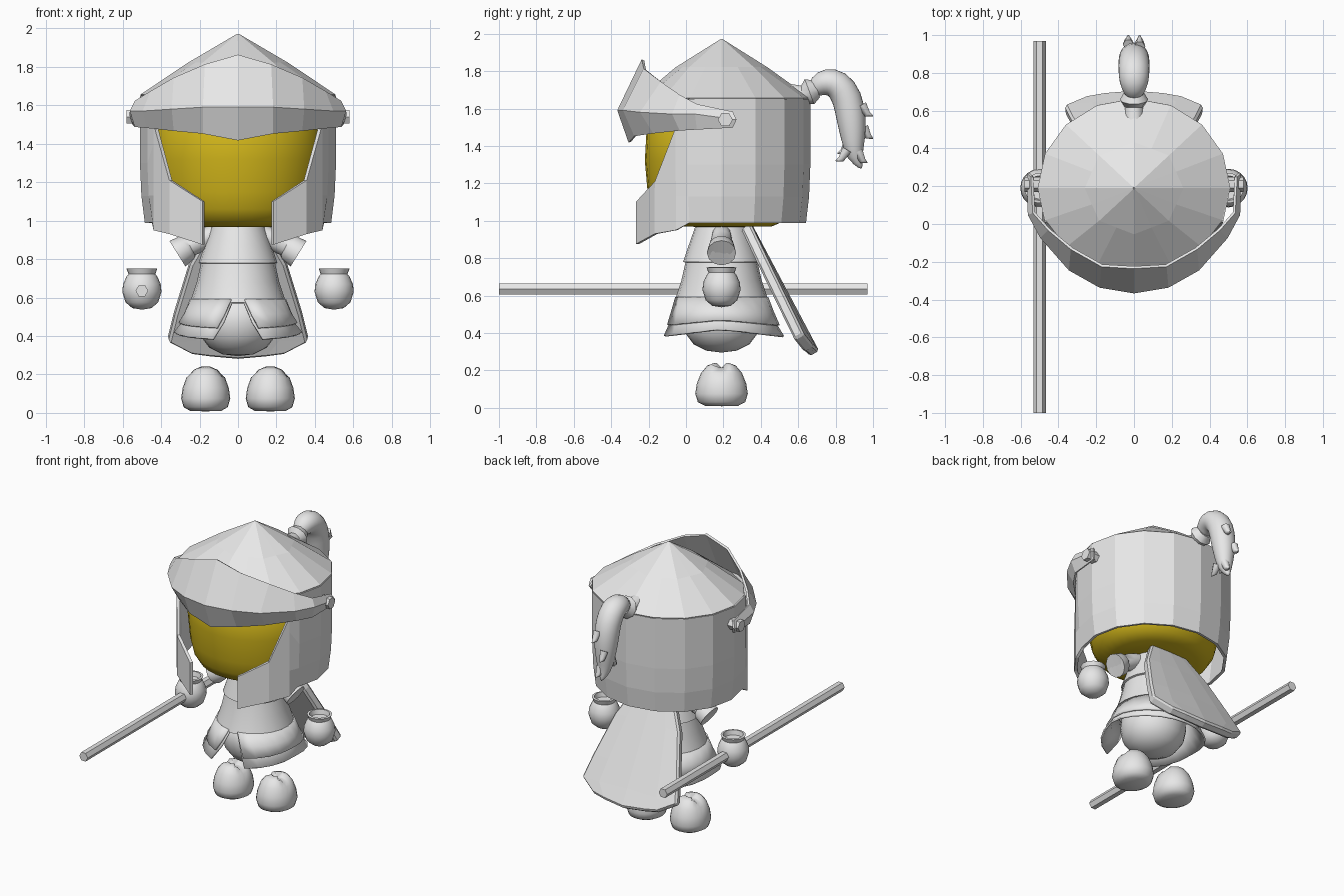
import bpy, bmesh
from math import sin, cos, pi, radians
from mathutils import Vector

old = bpy.data.objects.get("Cube")
if old:
    bpy.data.objects.remove(old, do_unlink=True)


def material(name, rgb):
    m = bpy.data.materials.new(name)
    m.use_nodes = True
    m.diffuse_color = (*rgb, 1)
    m.node_tree.nodes["Principled BSDF"].inputs["Base Color"].default_value = (*rgb, 1)
    return m


GREY = material("plain grey", (0.8, 0.8, 0.8))
YELLOW = material("face yellow", (0.62, 0.45, 0.01))
CY = 0.19  # the figure's own axis in y


def grid(name, rows, mat=GREY, closed=False, caps=False, smooth=None, mirror=False, thick=0):
    """Skin a list of point rows into one surface."""
    bm = bmesh.new()
    vs = [[bm.verts.new(p) for p in row] for row in rows]
    n = len(rows[0])
    for a, b in zip(vs, vs[1:]):
        for i in range(n if closed else n - 1):
            j = (i + 1) % n
            bm.faces.new((a[i], a[j], b[j], b[i]))
    if caps:
        bm.faces.new(vs[0])
        bm.faces.new(vs[-1])
    bmesh.ops.remove_doubles(bm, verts=bm.verts, dist=0.0005)
    bmesh.ops.recalc_face_normals(bm, faces=bm.faces)
    me = bpy.data.meshes.new(name)
    bm.to_mesh(me)
    bm.free()
    ob = bpy.data.objects.new(name, me)
    bpy.context.collection.objects.link(ob)
    me.materials.append(mat)
    if smooth:
        bpy.ops.object.select_all(action='DESELECT')
        ob.select_set(True)
        bpy.context.view_layer.objects.active = ob
        bpy.ops.object.shade_smooth_by_angle(angle=radians(smooth))
    if mirror:
        ob.modifiers.new("mirror", 'MIRROR').merge_threshold = 0.002
    if thick:
        s = ob.modifiers.new("thickness", 'SOLIDIFY')
        s.thickness, s.offset = thick, 0
    return ob


def lathe(name, profile, x=0, sx=1, sy=1, segs=24, **kw):
    rows = [[(x + r * sx * cos(2 * pi * i / segs), CY + r * sy * sin(2 * pi * i / segs), z)
             for i in range(segs)] for r, z in profile]
    return grid(name, rows, closed=True, **kw)


def tube(name, path, side, segs=12, **kw):
    """Round tube along (x, y, z, radius) points, bending across the side axis."""
    pts = [Vector(p[:3]) for p in path]
    side = Vector(side)
    rows = []
    for k, p in enumerate(pts):
        t = (pts[min(k + 1, len(pts) - 1)] - pts[max(k - 1, 0)]).normalized()
        up = t.cross(side)
        rows.append([p + path[k][3] * (side * cos(2 * pi * i / segs) + up * sin(2 * pi * i / segs))
                     for i in range(segs)])
    return grid(name, rows, closed=True, caps=True, **kw)


# Head
lathe("head", [(0, .965), (.27, .97), (.34, 1.0), (.375, 1.06), (.395, 1.15), (.41, 1.32),
               (.4, 1.5), (.3, 1.6), (0, 1.65)], sx=1.07, segs=32, mat=YELLOW, smooth=60)


# Helmet dome: eight broad facets splitting into sixteen at the rim
def ring(r, z, fine=True, front=1):
    out = []
    for i in range(16):
        a = i * pi / 8
        q = r if fine or i % 2 == 0 else r * cos(pi / 8)
        out.append((q * 1.07 * sin(a), CY + q * cos(a) * (front if cos(a) < 0 else 1), z))
    return out


grid("helmet_dome", [ring(.001, 1.965), ring(.24, 1.815, False), ring(.47, 1.65, True, .93)],
     closed=True, thick=.015)

# Helmet wall with cheek guards, half of it, from the back to the cheek tip
wall = []
for i in range(6):
    a = i * pi / 8
    wall.append([(.5 * s * sin(a), CY + .465 * s * cos(a), z)
                 for s, z in ((1, 1.65), (1, 1.3), (.985, 1.13), (.95, .99))])
for x, y, heights in ((.43, -.05, (1.5, 1.4, 1.13, .95)),
                      (.35, -.16, (1.21, 1.14, 1.04, .93)),
                      (.18, -.26, (1.1, 1.04, .96, .875))):
    wall.append([(x, y, z) for z in heights])
grid("helmet_wall", wall, mirror=True, thick=.02)

# Brow above the face opening
grid("helmet_brow", [[(.5 * sin(a), CY + .43 * cos(a), z) for a in [i * pi / 8 for i in range(5, 9)]]
                     for z in (1.65, 1.49)], mirror=True, thick=.02)

# Visor: lower, ridge and upper edges from the middle to the pivot
visor = [
    [(0, -.30, 1.42), (.18, -.27, 1.455), (.33, -.17, 1.47), (.47, -.03, 1.485), (.53, .06, 1.49), (.54, .25, 1.5)],
    [(0, -.36, 1.59), (.18, -.33, 1.59), (.34, -.24, 1.58), (.49, -.07, 1.57), (.555, .05, 1.57), (.56, .27, 1.54)],
    [(0, -.23, 1.86), (.17, -.22, 1.81), (.33, -.13, 1.74), (.45, -.03, 1.67), (.53, .06, 1.62), (.54, .25, 1.58)]]
grid("visor", visor, mirror=True, thick=.015)
tube("visor_pivot", [(.46, .21, 1.54, .04), (.58, .21, 1.54, .04)], (0, 1, 0), segs=6, mirror=True)

# Plume, its socket and loose wisps
tube("plume_socket", [(0, .55, 1.68, .055), (0, .62, 1.675, .05), (0, .66, 1.69, .075), (0, .7, 1.705, .05)],
     (1, 0, 0), segs=10, smooth=40)
plume = tube("plume", [(0, .67, 1.68, .03), (0, .7, 1.72, .06), (0, .75, 1.745, .08), (0, .81, 1.735, .085),
                       (0, .865, 1.66, .085), (0, .885, 1.54, .082), (0, .895, 1.43, .065),
                       (0, .9, 1.34, .045), (0, .94, 1.275, .006)], (1, 0, 0), segs=14, smooth=70)
plume.modifiers.new("rounding", 'SUBSURF').levels = 1
for k, (x, y, z, dy) in enumerate(((.03, .94, 1.62, .06), (-.03, .95, 1.5, .05), (.02, .92, 1.37, .05),
                                   (-.03, .87, 1.42, -.06), (.03, .86, 1.38, -.06))):
    tube(f"plume_wisp_{k + 1}", [(x, y, z, .03), (x, y + dy * .5, z - .05, .02), (x, y + dy, z - .06, .003)],
         (1, 0, 0), segs=6, smooth=60)

# Tunic top and waist
lathe("tunic_top", [(.1, .98), (.14, .97), (.175, .87), (.205, .78), (.19, .775)], segs=20, smooth=35)
lathe("tunic_waist", [(.19, .79), (.215, .68), (.25, .575), (.235, .57)], segs=20, smooth=35)


# Skirt layers, parted at the front
def skirt(name, rings):
    rows = []
    for r, z, gap, dip in rings:
        row = []
        for i in range(21):
            a = -pi / 2 + gap + (2 * pi - 2 * gap) * i / 20
            row.append((r * cos(a), CY + r * sin(a), z - dip * abs(sin(a))))
        rows.append(row)
    grid(name, rows, smooth=35, thick=.012)


skirt("skirt", [(.235, .59, .1, 0), (.275, .49, .27, .02), (.33, .42, .4, .04)])
skirt("skirt_overlay", [(.245, .59, .14, 0), (.275, .52, .26, .01), (.306, .47, .36, .03)])

# Rounded lower body
lathe("lower_body", [(0, .295), (.08, .305), (.15, .34), (.195, .4), (.21, .47), (.2, .56), (.1, .62), (0, .63)],
      smooth=60)

# Sleeves, gloves and boots on both sides
for label, s in (("left", 1), ("right", -1)):
    tube(label + "_sleeve", [(s * .12, CY, .93, .05), (s * .2, CY, .895, .058), (s * .25, CY, .868, .055),
                             (s * .265, CY, .86, .07), (s * .315, CY, .828, .078), (s * .31, CY, .832, .055),
                             (s * .25, CY, .868, .04)],
         (0, 1, 0), smooth=40)
    lathe(label + "_glove", [(0, .537), (.05, .545), (.085, .575), (.102, .63), (.098, .67), (.08, .71),
                             (.07, .722), (.08, .75), (.065, .752), (.058, .72), (0, .715)],
          x=s * .5, segs=20, smooth=50)
    boot = lathe(label + "_boot", [(0, .008), (.08, .01), (.115, .03), (.128, .075), (.12, .13), (.1, .185),
                                   (.07, .225), (.035, .24), (0, .24)], x=s * .168, sy=1.1, smooth=70)
    for v in boot.data.vertices:  # crease across the top
        if v.co.z > .2 and abs(v.co.y - CY) < .02:
            v.co.z -= .025

# Staff held in the right glove
tube("staff", [(-.5, -1, .635, .033), (-.5, .97, .635, .033)], (1, 0, 0), segs=6)

# Back shield, slanting away from the shoulders
rows = []
for w, z_edge, z_mid in ((.14, .97, .97), (.25, .78, .79), (.33, .52, .53), (.365, .38, .4), (.24, .315, .29)):
    rows.append([(x, .325 + (.97 - z) * .53 - .25 * x * x, z)
                 for x, z in ((0, z_mid), (w * .6, (z_mid + z_edge) / 2), (w, z_edge))])
shield = grid("back_shield", rows, mirror=True, thick=.06)
bevel = shield.modifiers.new("edge", 'BEVEL')
bevel.width, bevel.segments, bevel.limit_method, bevel.angle_limit = .012, 1, 'ANGLE', radians(50)
